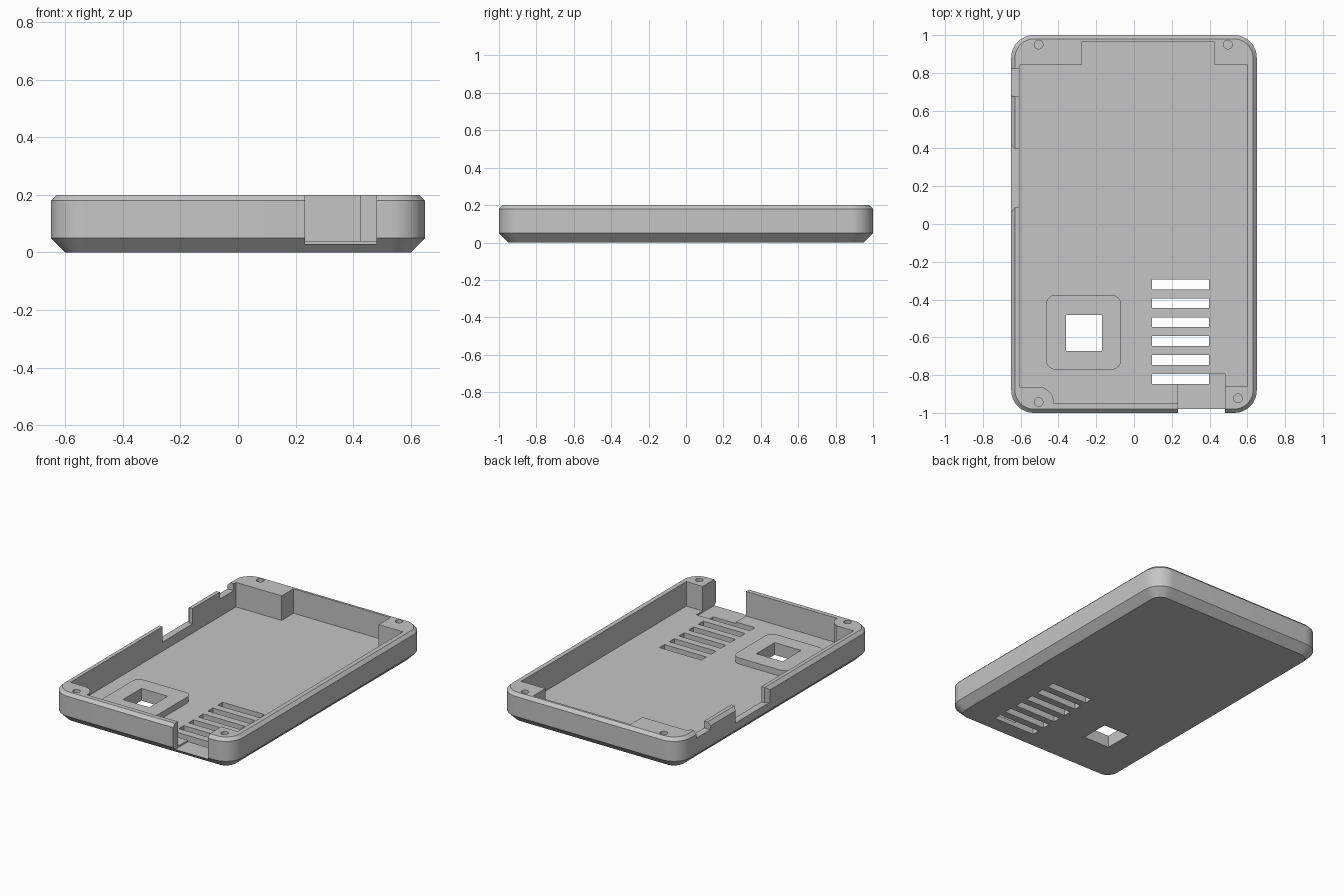
import bpy
import bmesh
from math import cos, sin, pi, radians

default = bpy.data.objects.get("Cube")
if default:
    bpy.data.objects.remove(default, do_unlink=True)

grey = bpy.data.materials.new("plain grey")
grey.use_nodes = True
colour = (0.56, 0.56, 0.56, 1)
grey.diffuse_color = colour
grey.node_tree.nodes["Principled BSDF"].inputs["Base Color"].default_value = colour

FLOOR = 0.04
OVER = 0.3


def arc(cx, cy, r, start, end, steps=12):
    return [(cx + r * cos(radians(start + (end - start) * i / steps)),
             cy + r * sin(radians(start + (end - start) * i / steps)))
            for i in range(steps + 1)]


def rounded_rect(cx, cy, hx, hy, r, steps=12):
    pts = []
    for sx, sy, a in ((1, 1, 0), (-1, 1, 90), (-1, -1, 180), (1, -1, 270)):
        pts += arc(cx + sx * (hx - r), cy + sy * (hy - r), r, a, a + 90, steps)
    return pts


def rect(x0, x1, y0, y1):
    return [(x0, y0), (x1, y0), (x1, y1), (x0, y1)]


def loft(name, layers):
    """Solid through matching outlines, given as (outline, z) pairs."""
    bm = bmesh.new()
    rings = [[bm.verts.new((x, y, z)) for x, y in pts] for pts, z in layers]
    n = len(rings[0])
    for low, high in zip(rings, rings[1:]):
        for i in range(n):
            j = (i + 1) % n
            bm.faces.new((low[i], low[j], high[j], high[i]))
    bm.faces.new(rings[0][::-1])
    bm.faces.new(rings[-1])
    bmesh.ops.recalc_face_normals(bm, faces=bm.faces)
    mesh = bpy.data.meshes.new(name)
    bm.to_mesh(mesh)
    bm.free()
    obj = bpy.data.objects.new(name, mesh)
    bpy.context.collection.objects.link(obj)
    mesh.materials.append(grey)
    return obj


def activate(obj):
    for other in bpy.context.selected_objects:
        other.select_set(False)
    obj.select_set(True)
    bpy.context.view_layer.objects.active = obj


def cut(obj, outline, z0, z1=OVER):
    cutter = loft("cutter", [(outline, z0), (outline, z1)])
    cutter.hide_render = True
    mod = obj.modifiers.new("cut", 'BOOLEAN')
    mod.operation = 'DIFFERENCE'
    mod.solver = 'EXACT'
    mod.object = cutter
    activate(obj)
    bpy.ops.object.modifier_apply(modifier=mod.name)
    bpy.data.objects.remove(cutter, do_unlink=True)


# Outer tray with a wide lower chamfer and a narrow rim chamfer
tray = loft("case_tray", [
    (rounded_rect(0, 0, 0.65 - inset, 1 - inset, 0.12 - inset), z)
    for inset, z in ((0.05, 0), (0, 0.05), (0, 0.18), (0.02, 0.2))])

# Cavity outline leaves the four screw corners standing
screw = (-0.505, -0.943)
cavity = [(-0.605, -0.863), (-0.48, -0.863)]
cavity += arc(*screw, 0.08, 70, 0, 8)
cavity += [(-0.425, -0.95), (0.482, -0.95), (0.482, -0.86), (0.6, -0.86),
           (0.6, 0.843), (0.425, 0.843), (0.425, 0.965),
           (-0.275, 0.965), (-0.275, 0.843), (-0.605, 0.843)]
cut(tray, cavity, FLOOR)

# Front opening with its shallow floor recess
cut(tray, rect(0.232, 0.482, -1.1, -0.795), 0.03)

# Side openings: a flared deep one and a shallow one
cut(tray, [(-0.67, 0.038), (-0.63, 0.088), (-0.58, 0.088),
           (-0.58, 0.397), (-0.63, 0.397), (-0.67, 0.44)], 0.1)
cut(tray, rect(-0.7, -0.58, 0.677, 0.82), 0.155)

# Vent slots
for i in range(6):
    y = -0.32 - 0.1 * i
    cut(tray, rect(0.095, 0.397, y - 0.026, y + 0.026), -0.1)

# Screw holes
for x, y in (screw, (0.55, -0.923), (-0.505, 0.95), (0.497, 0.95)):
    cut(tray, arc(x, y, 0.023, 0, 345, 23), 0.08)

# Raised pad with a square window through pad and floor
window = rect(-0.36, -0.17, -0.672, -0.482)
pad = loft("window_pad", [
    (rounded_rect(-0.267, -0.573, 0.198, 0.198, 0.05, 8), z)
    for z in (FLOOR - 0.01, FLOOR + 0.04)])
for part in (tray, pad):
    cut(part, window, -0.1)
    activate(part)
    bpy.ops.object.shade_smooth_by_angle(angle=radians(30))
